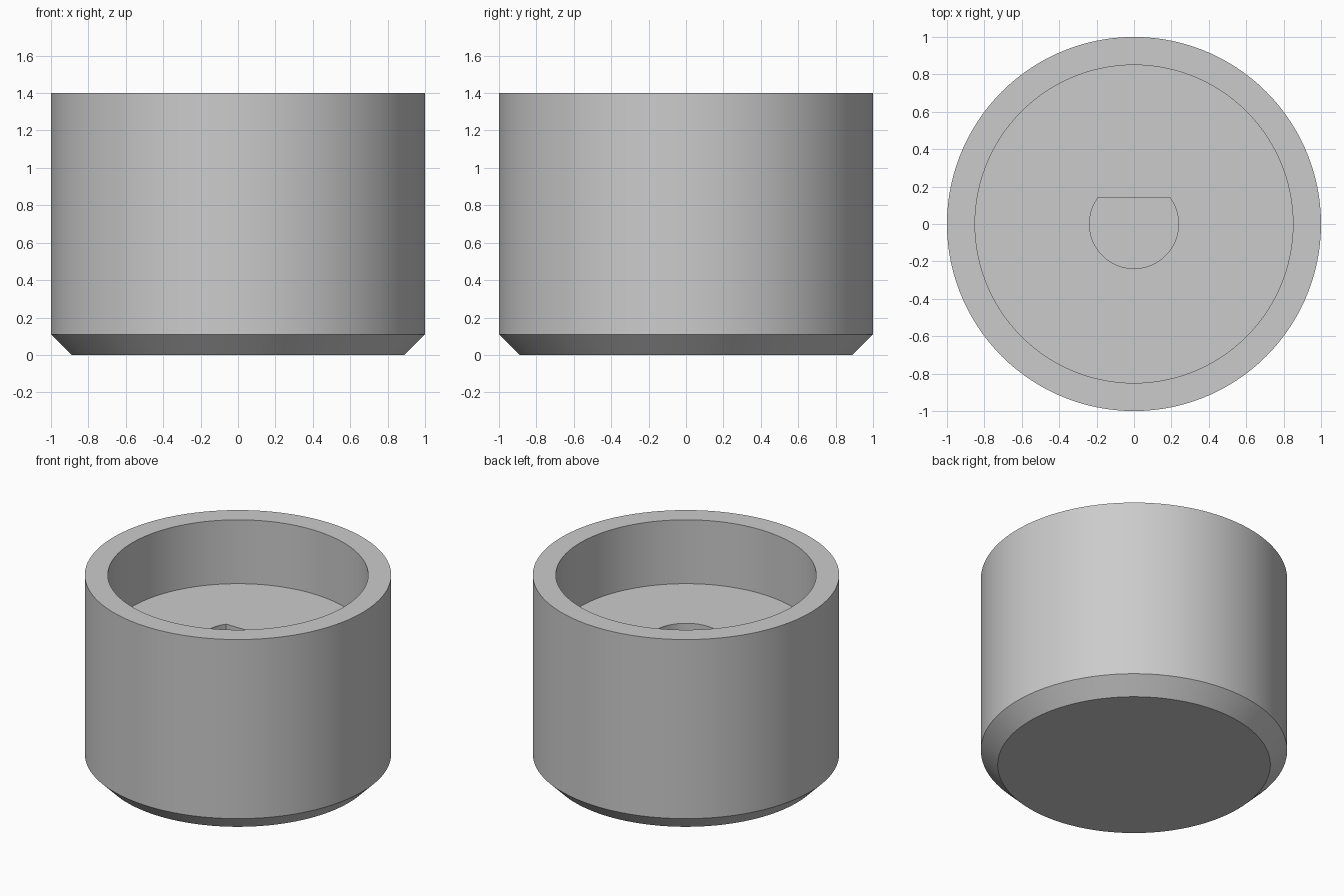
import bpy
import bmesh
import math

old = bpy.data.objects.get("Cube")
if old:
    bpy.data.objects.remove(old, do_unlink=True)

SIDES = 120
HOLE_R = 0.238
FLAT_Y = HOLE_R * math.sin(math.radians(36))


def circle(radius, z):
    return [(radius * math.cos(a), radius * math.sin(a), z)
            for a in (math.tau * i / SIDES for i in range(SIDES))]


def d_shape(z):
    """Circle of the shaft hole, cut straight along its back."""
    points = []
    for x, y, _ in circle(HOLE_R, z):
        if y > FLAT_Y:
            x, y = x * FLAT_Y / y, FLAT_Y
        points.append((x, y, z))
    return points


# Rings from the underside, up the outside, and down into the shaft hole
rings = [
    circle(0.89, 0.0),      # underside
    circle(1.0, 0.11),      # chamfer
    circle(1.0, 1.4),       # outer rim
    circle(0.85, 1.4),      # inner rim
    circle(0.85, 0.94),     # recess floor
    d_shape(0.94),          # hole mouth
    d_shape(0.25),          # hole bottom
]

bm = bmesh.new()
loops = [[bm.verts.new(p) for p in ring] for ring in rings]
for low, high in zip(loops, loops[1:]):
    for i in range(SIDES):
        j = (i + 1) % SIDES
        bm.faces.new((low[i], low[j], high[j], high[i]))
bm.faces.new(list(reversed(loops[0])))
bm.faces.new(loops[-1])
bmesh.ops.recalc_face_normals(bm, faces=bm.faces)

mesh = bpy.data.meshes.new("knob_body")
bm.to_mesh(mesh)
bm.free()
knob = bpy.data.objects.new("knob_body", mesh)
bpy.context.collection.objects.link(knob)

# Plain grey finish
grey = bpy.data.materials.new("light_grey")
grey.use_nodes = True
colour = (0.6, 0.6, 0.6, 1.0)
grey.diffuse_color = colour
grey.node_tree.nodes["Principled BSDF"].inputs["Base Color"].default_value = colour
mesh.materials.append(grey)

# Smooth round walls with crisp rims
bpy.ops.object.select_all(action="DESELECT")
knob.select_set(True)
bpy.context.view_layer.objects.active = knob
bpy.ops.object.shade_smooth_by_angle(angle=math.radians(30))
